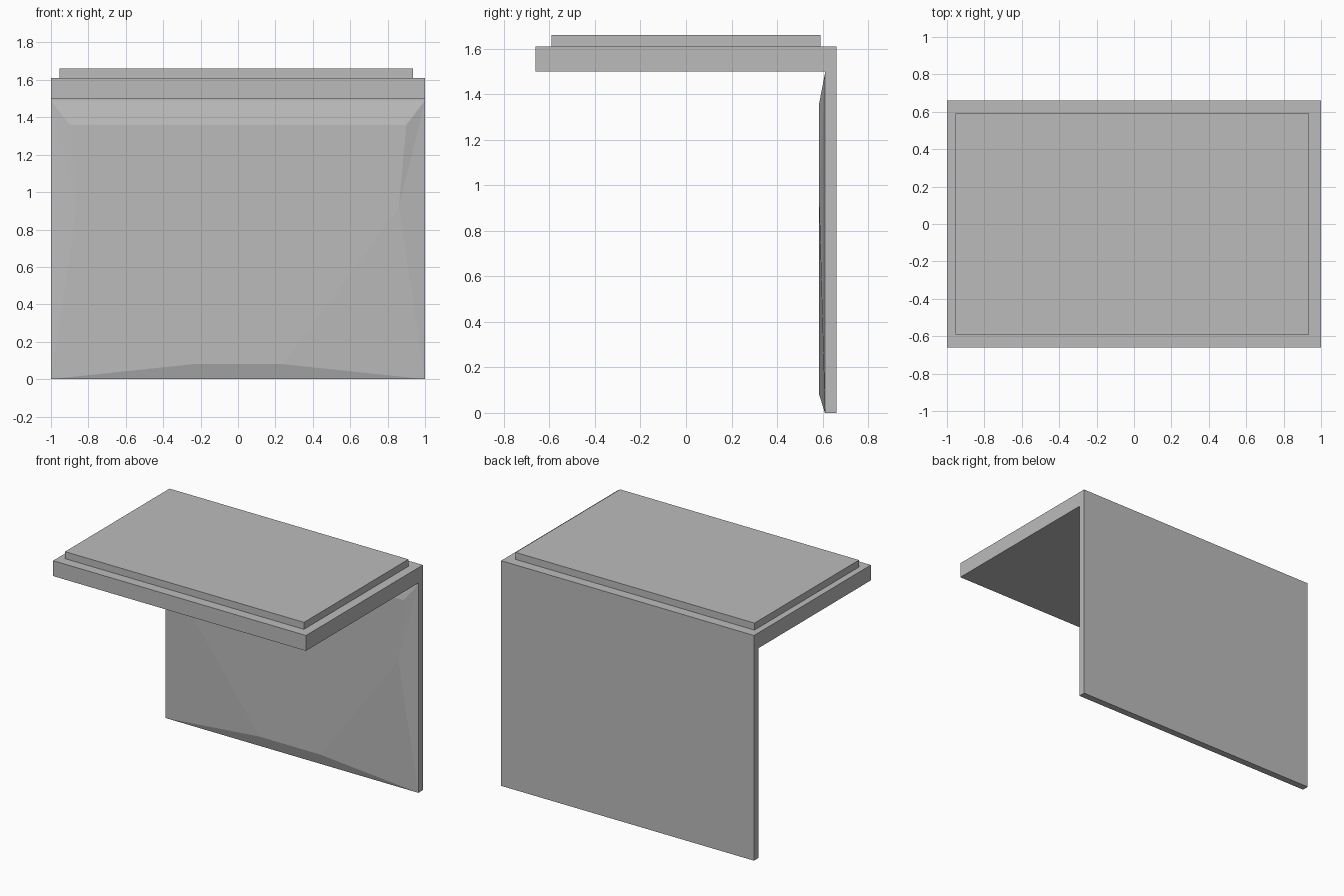
import bpy, bmesh

if "Cube" in bpy.data.objects:
    bpy.data.objects.remove(bpy.data.objects["Cube"])

grey = bpy.data.materials.new("plain grey")
grey.diffuse_color = (0.5, 0.5, 0.5, 1)
grey.use_nodes = True
grey.node_tree.nodes["Principled BSDF"].inputs["Base Color"].default_value = grey.diffuse_color


def finish(name, bm):
    bmesh.ops.recalc_face_normals(bm, faces=bm.faces)
    mesh = bpy.data.meshes.new(name)
    bm.to_mesh(mesh)
    bm.free()
    mesh.materials.append(grey)
    obj = bpy.data.objects.new(name, mesh)
    bpy.context.collection.objects.link(obj)
    return obj


def box(name, x, y, z):
    bm = bmesh.new()
    bmesh.ops.create_cube(bm, size=1)
    for v in bm.verts:
        v.co = [r[0] if c < 0 else r[1] for c, r in zip(v.co, (x, y, z))]
    return finish(name, bm)


# Overhanging slab and the raised plate on it
box("slab", (-1, 1), (-0.66, 0.66), (1.5, 1.61))
box("raised_plate", (-0.955, 0.935), (-0.59, 0.59), (1.61, 1.66))

# Back panel: a flat board whose front swells into a shallow faceted face
bm = bmesh.new()
corners = [(-1, 0), (1, 0), (1, 1.49), (-1, 1.49)]
back = [bm.verts.new((x, 0.66, z)) for x, z in corners]
rim = [bm.verts.new((x, 0.61, z)) for x, z in corners]
half = [(0.24, 0.08), (0.86, 0.92), (0.9, 1.36)]
right = [bm.verts.new((x, 0.585, z)) for x, z in half]
left = [bm.verts.new((-x, 0.585, z)) for x, z in half]
bm.faces.new(back)
for i in range(4):
    j = (i + 1) % 4
    bm.faces.new((back[i], back[j], rim[j], rim[i]))
bm.faces.new(right + left[::-1])
bm.faces.new((rim[0], rim[1], right[0], left[0]))
bm.faces.new((rim[3], rim[2], right[2], left[2]))
for side, low, high in ((right, rim[1], rim[2]), (left, rim[0], rim[3])):
    bm.faces.new((low, side[1], side[0]))
    bm.faces.new((low, high, side[1]))
    bm.faces.new((high, side[2], side[1]))
finish("back_panel", bm)

# Thin joint strip between panel and slab
box("joint_strip", (-1, 1), (0.61, 0.66), (1.49, 1.5))
